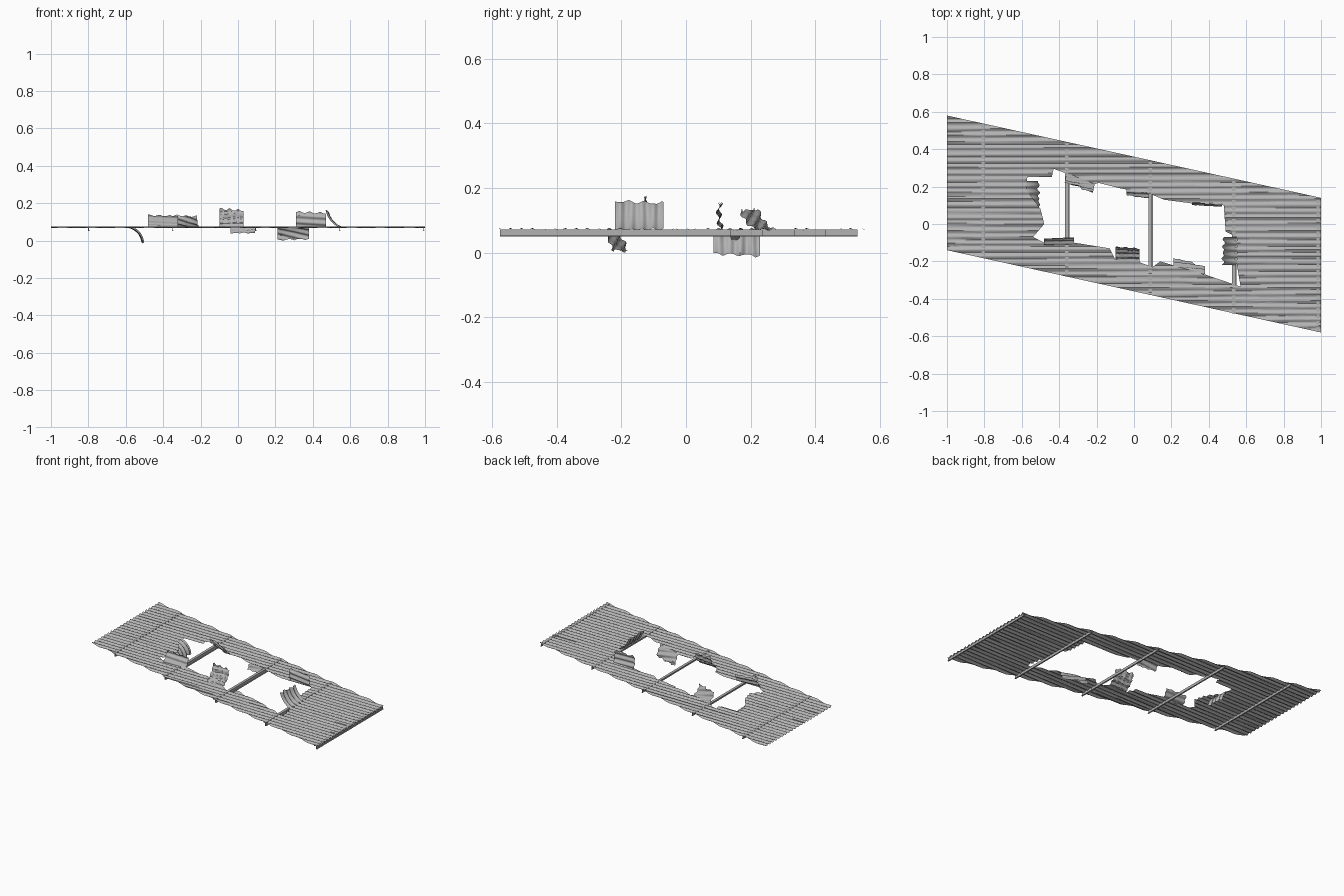
import bpy, bmesh, math
from mathutils import Vector
from mathutils.geometry import tessellate_polygon

if "Cube" in bpy.data.objects:
    bpy.data.objects.remove(bpy.data.objects["Cube"])

PERIOD, AMP, SHEET_Z, SLOPE, HALF = 0.034, 0.005, 0.071, 0.22, 0.36


def material(name, grey):
    mat = bpy.data.materials.new(name)
    mat.use_nodes = True
    colour = (grey, grey, grey, 1)
    mat.diffuse_color = colour
    mat.node_tree.nodes["Principled BSDF"].inputs["Base Color"].default_value = colour
    return mat


steel = material("galvanised grey", 0.45)


def wave(y):
    return AMP * math.cos(2 * math.pi * y / PERIOD)


def finish(name, bm, angle):
    mesh = bpy.data.meshes.new(name)
    bm.to_mesh(mesh)
    bm.free()
    obj = bpy.data.objects.new(name, mesh)
    bpy.context.collection.objects.link(obj)
    mesh.materials.append(steel)
    bpy.ops.object.select_all(action="DESELECT")
    obj.select_set(True)
    bpy.context.view_layer.objects.active = obj
    bpy.ops.object.shade_smooth_by_angle(angle=math.radians(angle))
    return obj


# Corrugated sheet: skewed outline with a torn hole, sliced along every fold
outline = [(-1, HALF + SLOPE), (-1, SLOPE - HALF), (1, -HALF - SLOPE), (1, HALF - SLOPE)]
hole = [(-.57, .25), (-.44, .25), (-.43, .295), (-.36, .27), (-.23, .205), (-.19, .22),
        (-.07, .19), (.09, .16), (.16, .13), (.31, .11), (.48, .10), (.49, -.04),
        (.55, -.07), (.55, -.22), (.57, -.335), (.38, -.27), (.14, -.20), (.10, -.23),
        (.03, -.205), (-.10, -.19), (-.13, -.13), (-.32, -.10), (-.48, -.10), (-.54, -.07),
        (-.48, 0), (-.50, .08), (-.58, .19)]
loops = [[Vector((x, y, 0)) for x, y in ring] for ring in (outline, hole)]
bm = bmesh.new()
verts = [bm.verts.new(p) for ring in loops for p in ring]
for tri in tessellate_polygon(loops):
    bm.faces.new([verts[i] for i in tri])
step = PERIOD / 6
for i in range(-103, 104):
    geom = bm.verts[:] + bm.edges[:] + bm.faces[:]
    bmesh.ops.bisect_plane(bm, geom=geom, plane_co=(0, i * step, 0), plane_no=(0, 1, 0), dist=1e-6)
for f in bm.faces:
    if f.normal.z < 0:
        f.normal_flip()
for v in bm.verts:
    v.co.z = SHEET_Z + wave(v.co.y)
bmesh.ops.dissolve_limit(bm, angle_limit=0.01, verts=bm.verts[:], edges=bm.edges[:])
finish("corrugated_sheet", bm, 50)


# Torn flaps: strips that curl away from the hole edge and keep the folds
def flap(name, start, end, inward, length, first, last):
    a, b, d = Vector(start), Vector(end), Vector(inward).normalized()
    cols, rows = 28, 14
    bm = bmesh.new()
    grid = []
    for i in range(cols + 1):
        u = i / cols
        tear = 1 - 0.10 * abs(math.sin(u * 9 + a.x * 7)) - 0.08 * u
        ds = length * tear / rows
        run = rise = 0
        line = []
        for j in range(rows + 1):
            angle = math.radians(first + (last - first) * j / rows)
            if j:
                run += ds * math.cos(angle)
                rise += ds * math.sin(angle)
            flat = a.lerp(b, u) + d * run
            fold = wave(a.lerp(b, u).y + d.y * ds * j)
            pos = flat - d * fold * math.sin(angle)
            line.append(bm.verts.new((pos.x, pos.y, SHEET_Z + rise + fold * math.cos(angle))))
        grid.append(line)
    for i in range(cols):
        for j in range(rows):
            bm.faces.new((grid[i][j], grid[i + 1][j], grid[i + 1][j + 1], grid[i][j + 1]))
    bmesh.ops.recalc_face_normals(bm, faces=bm.faces[:])
    finish(name, bm, 50)


flap("flap_right_end", (.55, -.22), (.55, -.07), (-1, 0), .13, 20, 75)
flap("flap_left_end", (-.58, .23), (-.57, .085), (1, 0), .12, -15, -80)
flap("flap_front_middle", (-.10, -.20), (.03, -.205), (0, 1), .14, 20, 80)
flap("flap_front_left", (-.48, -.115), (-.32, -.105), (0, 1), .08, 40, 80)
flap("flap_back_left", (-.36, .275), (-.21, .215), (-.2, -1), .09, 25, 75)
flap("flap_back_right", (.31, .115), (.47, .105), (0, -1), .09, 70, 100)
flap("flap_back_middle", (-.04, .19), (.09, .165), (0, -1), .05, -20, -70)
flap("flap_front_right", (.21, -.225), (.38, -.27), (.0, 1), .09, -30, -80)

# Thin Z-section purlins under the sheet
profile = [(-.010, .072), (.008, .072), (.008, .053), (.013, .053), (.013, .050),
           (.004, .050), (.004, .069), (-.010, .069)]
for k, x in enumerate((-.805, -.358, .088, .535, .985)):
    bm = bmesh.new()
    ring = [bm.verts.new((x + px, -HALF - SLOPE * x, z)) for px, z in profile]
    face = bm.faces.new(ring)
    ext = bmesh.ops.extrude_face_region(bm, geom=[face])
    bmesh.ops.translate(bm, vec=(0, 2 * HALF - .005, 0),
                        verts=[g for g in ext["geom"] if isinstance(g, bmesh.types.BMVert)])
    bmesh.ops.recalc_face_normals(bm, faces=bm.faces[:])
    finish(f"purlin_{k + 1}", bm, 30)
